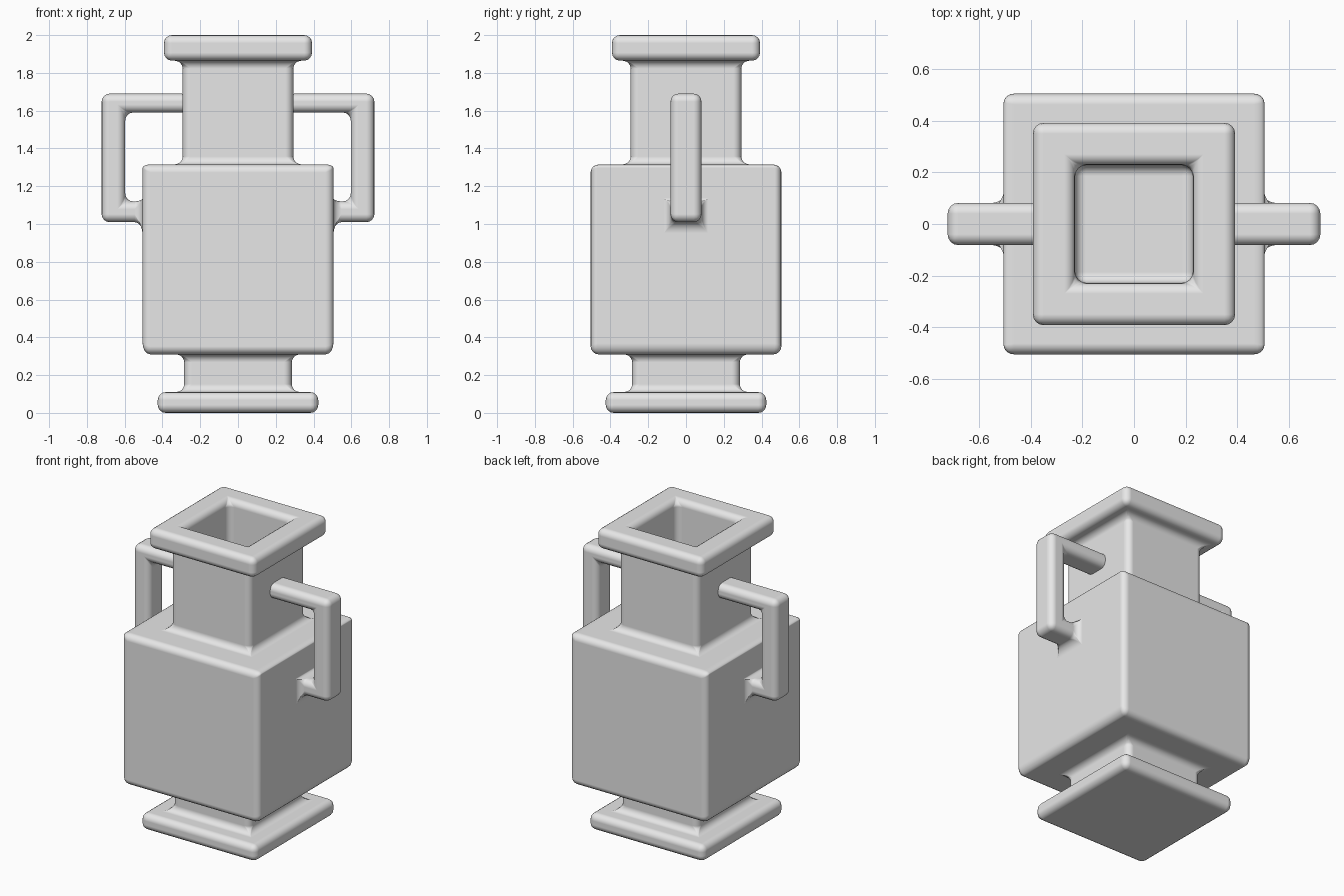
import bpy
import bmesh
from mathutils import Vector

cube = bpy.data.objects.get("Cube")
if cube:
    bpy.data.objects.remove(cube, do_unlink=True)

clay = bpy.data.materials.new("grey_clay")
clay.use_nodes = True
grey = (0.8, 0.8, 0.8, 1)
clay.diffuse_color = grey
clay.node_tree.nodes["Principled BSDF"].inputs["Base Color"].default_value = grey

bm = bmesh.new()


def square_ring(half, z):
    return [bm.verts.new((x * half, y * half, z))
            for x, y in ((-1, -1), (1, -1), (1, 1), (-1, 1))]


def extrude(face, offset):
    """Extrude one face and return its moved cap."""
    result = bmesh.ops.extrude_discrete_faces(bm, faces=[face])
    cap = result["faces"][0]
    bmesh.ops.translate(bm, verts=cap.verts, vec=offset)
    bm.normal_update()
    return cap


def side_facing(cap, direction, depth):
    """Find the wall next to a cap that faces a direction."""
    near = {f for v in cap.verts for f in v.link_faces if f is not cap}
    centre = cap.calc_center_median()
    walls = [f for f in near if f.normal.dot(Vector(direction)) > 0.9]
    return min(walls, key=lambda f: (f.calc_center_median() - centre).length)


# Square profile from foot to rim, then down inside the mouth
profile = [(0.425, 0), (0.425, 0.11), (0.285, 0.11), (0.285, 0.31),
           (0.505, 0.31), (0.505, 1.315), (0.293, 1.315), (0.293, 1.865),
           (0.392, 1.865), (0.392, 2), (0.228, 2), (0.228, 1.36)]
rings = [square_ring(half, z) for half, z in profile]
bm.faces.new(rings[0][::-1])
bm.faces.new(rings[-1])
for low, high in zip(rings, rings[1:]):
    for i in range(4):
        j = (i + 1) % 4
        bm.faces.new((low[i], low[j], high[j], high[i]))
bm.normal_update()

# Handles drawn out of the belly sides and bent up and in to the neck
for side in (-1, 1):
    belly = next(f for f in bm.faces if f.normal.x * side > 0.9
                 and abs(f.calc_center_median().x * side - 0.505) < 0.01
                 and f.calc_area() > 0.5)
    bmesh.ops.inset_individual(bm, faces=[belly], thickness=0.2)
    middle = belly.calc_center_median()
    for v in belly.verts:
        v.co.y = 0.082 if v.co.y > 0 else -0.082
        v.co.z = 1.12 if v.co.z > middle.z else 1.01
    bm.normal_update()
    stub = extrude(belly, (side * 0.092, 0, 0))
    elbow = extrude(stub, (side * 0.125, 0, 0))
    upright = extrude(side_facing(elbow, (0, 0, 1), 0), (0, 0, 0.47))
    top = extrude(upright, (0, 0, 0.1))
    extrude(side_facing(top, (-side, 0, 0), 0), (-side * 0.34, 0, 0))

for face in bm.faces:
    face.smooth = True
mesh = bpy.data.meshes.new("square_vase")
bm.to_mesh(mesh)
bm.free()
mesh.materials.append(clay)
vase = bpy.data.objects.new("square_vase", mesh)
bpy.context.collection.objects.link(vase)

# Rounded edges and fillets
bevel = vase.modifiers.new("rounded_edges", "BEVEL")
bevel.width = 0.042
bevel.segments = 4
bevel.limit_method = "ANGLE"
bevel.use_clamp_overlap = False
bevel.harden_normals = True
